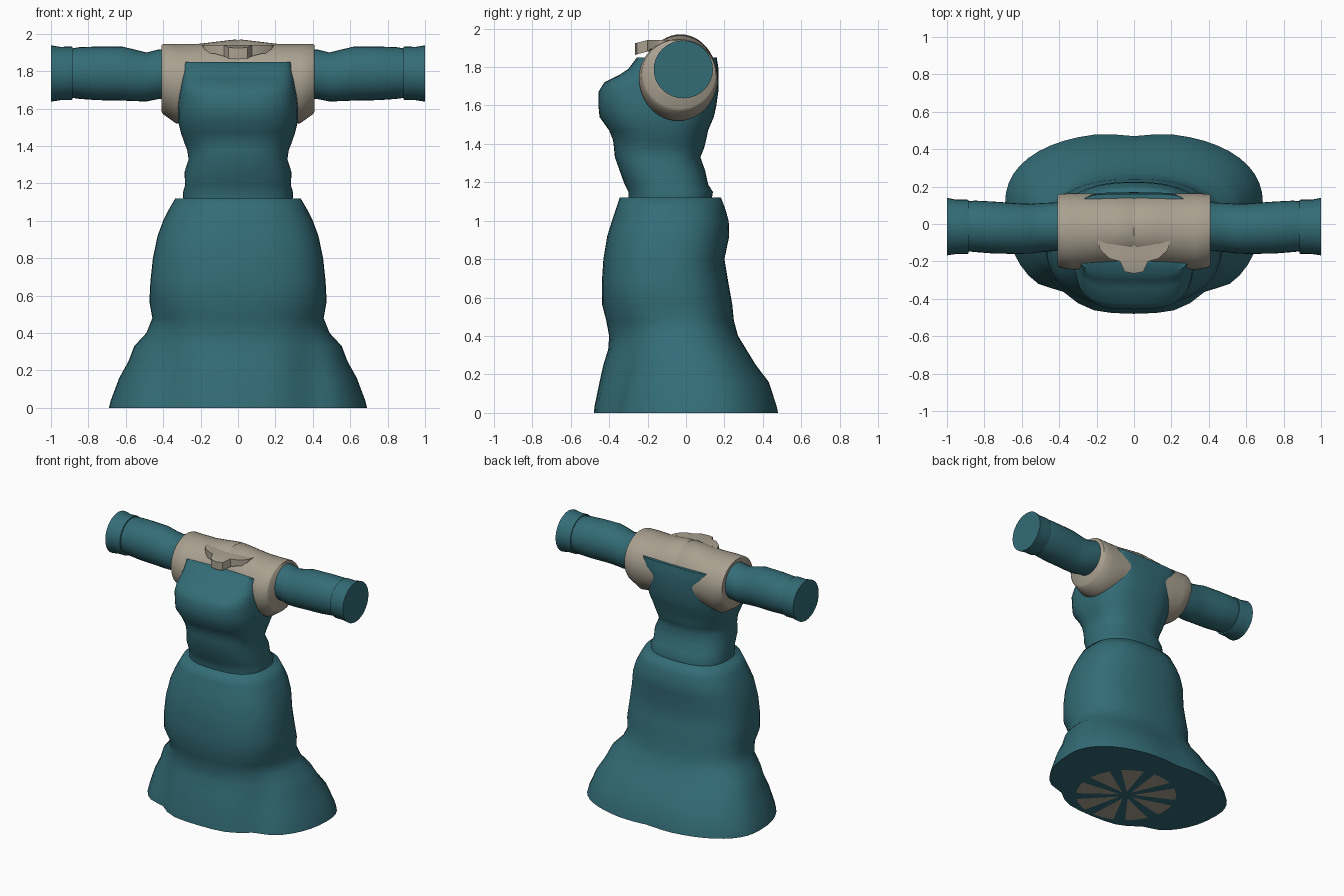
import bpy, bmesh, math
from mathutils import Vector

if "Cube" in bpy.data.objects:
    bpy.data.objects.remove(bpy.data.objects["Cube"])


def material(name, rgb):
    m = bpy.data.materials.new(name)
    m.diffuse_color = (*rgb, 1)
    m.use_nodes = True
    m.node_tree.nodes["Principled BSDF"].inputs["Base Color"].default_value = m.diffuse_color
    return m


TEAL = material("teal cloth", (0.033, 0.150, 0.182))
BEIGE = material("beige cloth", (0.40, 0.355, 0.28))


def finish(name, bm, mat, angle=60):
    bmesh.ops.recalc_face_normals(bm, faces=bm.faces)
    me = bpy.data.meshes.new(name)
    bm.to_mesh(me)
    bm.free()
    me.materials.append(mat)
    ob = bpy.data.objects.new(name, me)
    bpy.context.collection.objects.link(ob)
    bpy.ops.object.select_all(action='DESELECT')
    ob.select_set(True)
    bpy.context.view_layer.objects.active = ob
    bpy.ops.object.shade_smooth_by_angle(angle=math.radians(angle))
    return ob


def loft(name, sections, place, mat, segs=48, angle=60, tweak=None):
    """Section: position, u low, u high, v low, v high, v of widest point, exponent."""
    bm = bmesh.new()
    rings = []
    for t, u0, u1, v0, v1, vm, n in sections:
        ring = []
        for i in range(segs):
            a = 2 * math.pi * i / segs
            c, s = math.cos(a), math.sin(a)
            u = (u0 + u1) / 2 + (u1 - u0) / 2 * math.copysign(abs(c) ** (2 / n), c)
            k = abs(s) ** (2 / n)
            v = vm + (v1 - vm) * k if s > 0 else vm - (vm - v0) * k
            p = Vector(place(t, u, v))
            if tweak:
                p = tweak(p)
            ring.append(bm.verts.new(p))
        rings.append(ring)
    for a, b in zip(rings, rings[1:]):
        for i in range(segs):
            j = (i + 1) % segs
            bm.faces.new((a[i], a[j], b[j], b[i]))
    bm.faces.new(rings[0])
    bm.faces.new(rings[-1])
    return finish(name, bm, mat, angle)


def upright(t, u, v):
    return (u, v, t)


# Flared skirt with shallow folds either side of the front panel
def folds(p):
    low = max(0.0, 1 - p.z / 0.5)
    if p.y < 0:
        p.y += 0.05 * min(1, low * 1.6) * math.exp(-((abs(p.x) - 0.39) / 0.09) ** 2)
    else:
        p.y -= 0.02 * low * math.exp(-(p.x / 0.12) ** 2)
    return p


skirt = [(0, .69, -.48, .49, .10, 2.3), (.04, .68, -.475, .48, .10, 2.3),
         (.16, .635, -.45, .44, .08, 2.3), (.25, .585, -.43, .37, .06, 2.3),
         (.33, .555, -.405, .32, .03, 2.3), (.40, .49, -.40, .275, 0, 2.3),
         (.48, .458, -.415, .25, -.04, 2.4), (.57, .474, -.438, .24, -.08, 2.5),
         (.68, .468, -.438, .22, -.1, 2.5), (.80, .455, -.43, .20, -.1, 2.5),
         (.92, .43, -.41, .225, -.09, 2.5), (1.0, .40, -.385, .222, -.08, 2.5),
         (1.06, .37, -.365, .205, -.08, 2.5), (1.12, .335, -.345, .182, -.08, 2.5)]
loft("skirt", [(z, -w, w, a, b, m, n) for z, w, a, b, m, n in skirt],
     upright, TEAL, angle=80, tweak=folds)

# Bodice with wrinkled waist and full chest
bodice = [(1.09, .29, -.30, .13, 2.6), (1.15, .295, -.30, .14, 2.6),
          (1.19, .283, -.32, .115, 2.6), (1.26, .286, -.345, .10, 2.6),
          (1.33, .264, -.37, .075, 2.6), (1.38, .272, -.375, .095, 2.6),
          (1.42, .288, -.38, .105, 2.6), (1.47, .305, -.40, .115, 2.7),
          (1.54, .322, -.45, .145, 2.8), (1.60, .322, -.456, .158, 2.9),
          (1.67, .315, -.456, .168, 3.2), (1.72, .306, -.425, .170, 3.6),
          (1.76, .304, -.345, .170, 4.2), (1.79, .30, -.30, .169, 5),
          (1.85, .295, -.255, .160, 6)]
loft("bodice", [(z, -w, w, a, b, (a + b) / 2, n) for z, w, a, b, n in bodice],
     upright, TEAL)


# Shoulder yoke wrapped across the top
def sideways(t, u, v):
    return (t, u, v)


half = [(.41, -.22, .155, 1.585, 1.94, 1.765, 2), (.40, -.232, .16, 1.57, 1.945, 1.76, 2),
        (.33, -.245, .165, 1.52, 1.945, 1.745, 2), (.22, -.235, .163, 1.54, 1.945, 1.745, 2),
        (.12, -.225, .162, 1.56, 1.957, 1.745, 2), (.012, -.22, .162, 1.56, 1.97, 1.745, 2)]
seam = [(0, -.215, .158, 1.56, 1.963, 1.745, 2)]
yoke = [(-s[0], *s[1:]) for s in half] + seam + half[::-1]
loft("shoulder_yoke", yoke, sideways, BEIGE)

# Arms and cuffs, mirrored left and right
arm = [(.36, -.145, .115, 1.655, 1.92, 2), (.43, -.145, .115, 1.65, 1.915, 2),
       (.49, -.15, .112, 1.638, 1.90, 2), (.55, -.158, .108, 1.64, 1.915, 2),
       (.62, -.16, .11, 1.643, 1.932, 2), (.75, -.158, .12, 1.645, 1.932, 2),
       (.85, -.15, .125, 1.652, 1.928, 2), (.90, -.145, .12, 1.66, 1.92, 2)]
cuff = [(.885, -.158, .128, 1.648, 1.93, 2), (.892, -.16, .13, 1.645, 1.932, 2),
        (.95, -.16, .13, 1.645, 1.93, 2), (1.0, -.168, .14, 1.637, 1.938, 2)]
for side, label in ((-1, "left"), (1, "right")):
    for part, rows in (("arm", arm), ("cuff", cuff)):
        loft(f"{part}_{label}",
             [(side * t, a, b, c, d, (c + d) / 2, n) for t, a, b, c, d, n in rows],
             sideways, TEAL, segs=32, angle=40)

# Collar flap at the front of the neck
right = [(0, -.265), (.05, -.255), (.075, -.20), (.13, -.185), (.18, -.14), (.20, -.07),
         (.15, -.105), (.05, -.11)]
outline = right + [(-x, y) for x, y in right[:0:-1]]
bm = bmesh.new()


def flap_z(y):
    return 1.94 if y > -.21 else 1.94 - (-.21 - y) * 0.3


top = [bm.verts.new((x, y, flap_z(y))) for x, y in outline]
low = [bm.verts.new((x, y, flap_z(y) - (.06 if abs(x) < .1 else .045))) for x, y in outline]
bm.faces.new(top)
bm.faces.new(low)
for i in range(len(top)):
    j = (i + 1) % len(top)
    bm.faces.new((top[i], top[j], low[j], low[i]))
bmesh.ops.triangulate(bm, faces=[f for f in bm.faces if len(f.verts) > 4])
finish("collar_flap", bm, BEIGE, 30)

# Fan of beige wedges under the skirt
bm = bmesh.new()
for k in range(9):
    a0 = 2 * math.pi * k / 9
    pts = [(0.05, a0 + .3)] + [(0.36, a0 + d) for d in (.08, .2, .32, .44, .54)]
    bm.faces.new([bm.verts.new((r * math.cos(a), -.09 + r * math.sin(a), -.001))
                  for r, a in pts])
fan = finish("underside_fan", bm, BEIGE)
for p in fan.data.polygons:
    if p.normal.z > 0:
        p.flip()
